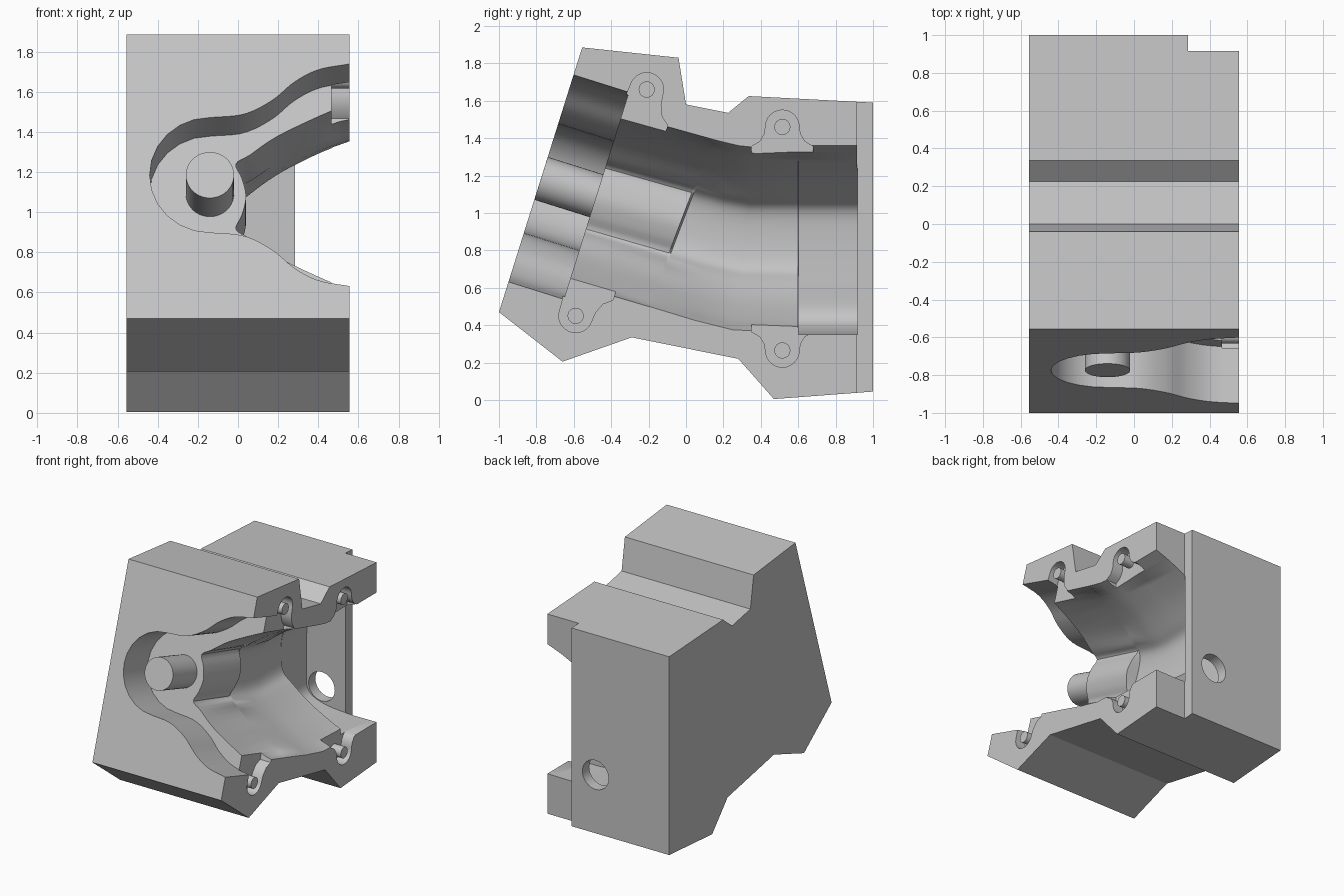
import bpy, bmesh, math
from mathutils import Vector

if "Cube" in bpy.data.objects:
    bpy.data.objects.remove(bpy.data.objects["Cube"])

mat = bpy.data.materials.new("cast grey")
mat.use_nodes = True
grey = (0.56, 0.56, 0.56, 1)
mat.diffuse_color = grey
mat.node_tree.nodes["Principled BSDF"].inputs["Base Color"].default_value = grey

SIDE = 0.555                                   # half width; the open face is +x
X = Vector((1, 0, 0))
V = Vector((0, 0.3, 0.954))                    # up the sloping front face
N = Vector((0, 0.954, -0.3))                   # into the sloping front face
PORT = Vector((-0.14, -0.775, 1.185))          # centre of the post on the front


def loft(name, rings):
    """Closed solid through rings of equal point count."""
    bm = bmesh.new()
    vs = [[bm.verts.new(p) for p in r] for r in rings]
    n = len(vs[0])
    for a, b in zip(vs, vs[1:]):
        for i in range(n):
            j = (i + 1) % n
            bm.faces.new((a[i], a[j], b[j], b[i]))
    bm.faces.new(vs[0][::-1])
    bm.faces.new(vs[-1])
    bmesh.ops.recalc_face_normals(bm, faces=bm.faces)
    me = bpy.data.meshes.new(name)
    bm.to_mesh(me)
    bm.free()
    me.materials.append(mat)
    ob = bpy.data.objects.new(name, me)
    bpy.context.collection.objects.link(ob)
    return ob


def prism(name, pts, vec):
    return loft(name, [pts, [p + vec for p in pts]])


def circle(c, a, b, r, n=32):
    return [c + a * r * math.cos(math.tau * i / n) + b * r * math.sin(math.tau * i / n)
            for i in range(n)]


def smooth(pts, count):
    """Catmull-Rom resampling of a 2D polyline."""
    p = [Vector(q) for q in pts]
    p = [2 * p[0] - p[1]] + p + [2 * p[-1] - p[-2]]
    out = []
    for k in range(count):
        t = k / (count - 1) * (len(pts) - 1)
        i = min(int(t), len(pts) - 2)
        t -= i
        a, b, c, d = p[i:i + 4]
        out.append(0.5 * (2 * b + (c - a) * t + (2 * a - 5 * b + 4 * c - d) * t ** 2
                          + (3 * b - a - 3 * c + d) * t ** 3))
    return out


def activate(ob):
    bpy.ops.object.select_all(action='DESELECT')
    ob.select_set(True)
    bpy.context.view_layer.objects.active = ob


def cut(target, cutter):
    cutter.hide_render = True
    activate(target)
    m = target.modifiers.new("cut", 'BOOLEAN')
    m.operation = 'DIFFERENCE'
    m.solver = 'EXACT'
    m.object = cutter
    bpy.ops.object.modifier_apply(modifier=m.name)
    bpy.data.objects.remove(cutter)


# Housing block: side profile extruded across x
profile = [(-1, 0.47), (-0.555, 1.885), (-0.04, 1.83), (0, 1.58), (0.225, 1.535),
           (0.335, 1.625), (1, 1.59), (1, 0.045), (0.47, 0.005), (0.28, 0.22),
           (-0.29, 0.335), (-0.66, 0.205)]
housing = prism("housing", [Vector((-SIDE, y, z)) for y, z in profile], X * 2 * SIDE)

# Back corner step
step = [Vector((x, y, -0.1)) for x, y in ((0.285, 0.915), (0.8, 0.915), (0.8, 1.2), (0.285, 1.2))]
cut(housing, prism("step_cutter", step, Vector((0, 0, 2.2))))

# Front recess: round lobe about the post flaring to a wide mouth
lobe = [(-0.14 + 0.3 * math.cos(a), 0.3 * math.sin(a))
        for a in (math.pi * k / 12 for k in range(12, 5, -1))]
flare = smooth([lobe[-1], (0.03, 0.318), (0.17, 0.39), (0.28, 0.485), (0.4, 0.55), (SIDE, 0.58)], 24)
half = lobe + [tuple(p) for p in flare[1:]] + [(0.7, 0.58)]
outline = half + [(x, -v) for x, v in half[:0:-1]]
mouth = [Vector((x, PORT.y, PORT.z)) + V * v - N * 0.1 for x, v in outline]
cut(housing, prism("recess_cutter", mouth, N * 0.41))

# Inner passage: lofted sections, each spanning a top and a bottom point
def mirrored(h):
    return h + [(-f, x) for f, x in h[-2::-1]]


throat = mirrored([(1, SIDE), (0.94, 0.46), (0.67, 0.2), (0.46, 0.06), (0.36, -0.01),
                   (0.2, 0.02), (0, 0.04)])
channel = mirrored([(1, SIDE), (0.88, 0.4), (0.67, 0.2), (0.45, 0.05), (0.3, -0.03), (0, -0.05)])
pocket = channel[:6] + [(-0.45, -0.05), (-0.8, -0.04), (-0.95, 0.08), (-1, 0.3), (-1, SIDE)]


def section(shape, top, bottom):
    t, b = Vector((0, *top)), Vector((0, *bottom))
    pts = smooth(shape, 49)
    pts = [(1, 0.7)] + [tuple(p) for p in pts] + [(-1, 0.7)]
    return [(t + b) / 2 + (t - b) / 2 * f + X * x for f, x in pts]


cut(housing, loft("passage_cutter", [
    section(throat, (-0.38, 1.54), (-0.66, 0.635)),
    section(throat, (0.14, 1.395), (-0.2, 0.5)),
    section(channel, (0.15, 1.392), (-0.19, 0.498)),
    section(channel, (0.28, 1.36), (0.05, 0.425)),
    section(channel, (0.38, 1.35), (0.25, 0.375)),
    section(channel, (0.6, 1.36), (0.6, 0.36)),
    section(pocket, (0.601, 1.36), (0.601, 0.35)),
    section(pocket, (0.916, 1.36), (0.916, 0.35))]))

# Drain hole through the back wall
hole = circle(Vector((0.08, 0.8, 0.5)), X, Vector((0, 0, 1)), 0.113)
cut(housing, prism("hole_cutter", hole, Vector((0, 0.4, 0))))

# Dowel pockets on the open face, flaring toward the passage, each with a pin
UP = Vector((0, 0, 1))
dowels = [((-0.21, 1.66), -V, 0.15, 1, 1), ((0.515, 1.46), -UP, 0.105, 1, 1),
          ((-0.59, 0.45), V, 0.14, 1, 0.3), ((0.515, 0.265), UP, 0.1, 1, 1)]
for i, ((y, z), d, reach, right, left) in enumerate(dowels):
    c = Vector((SIDE - 0.09, y, z))
    p = Vector((0, abs(d.z), -d.y * math.copysign(1, d.z)))
    R = 0.09
    fan = [(0, 0), (0.005, 0.35), (0.03, 0.75), (0.075, 1)]
    pts = [p * R * math.cos(a) - d * R * math.sin(a)
           for a in (math.pi * k / 16 for k in range(17))]
    pts += [-p * (R + w * left) + d * reach * h for w, h in fan[1:]]
    pts += [-p * (R + 0.075 * left) + d * (reach + 0.05), p * (R + 0.075 * right) + d * (reach + 0.05)]
    pts += [p * (R + w * right) + d * reach * h for w, h in fan[:0:-1]]
    cut(housing, prism("dowel_cutter", [c + q for q in pts], X * 0.3))
    pin = prism("dowel_pin_%d" % (i + 1),
                circle(c - X * 0.02, Vector((0, 1, 0)), UP, 0.043, 24), X * 0.11)
    activate(pin)
    bpy.ops.object.shade_smooth_by_angle(angle=math.radians(30))

# Core post flush with the sloping front
post = prism("core_post", circle(PORT, X, V, 0.12, 40), N * 0.34)
for ob in (housing, post):
    activate(ob)
    bpy.ops.object.shade_smooth_by_angle(angle=math.radians(30))
